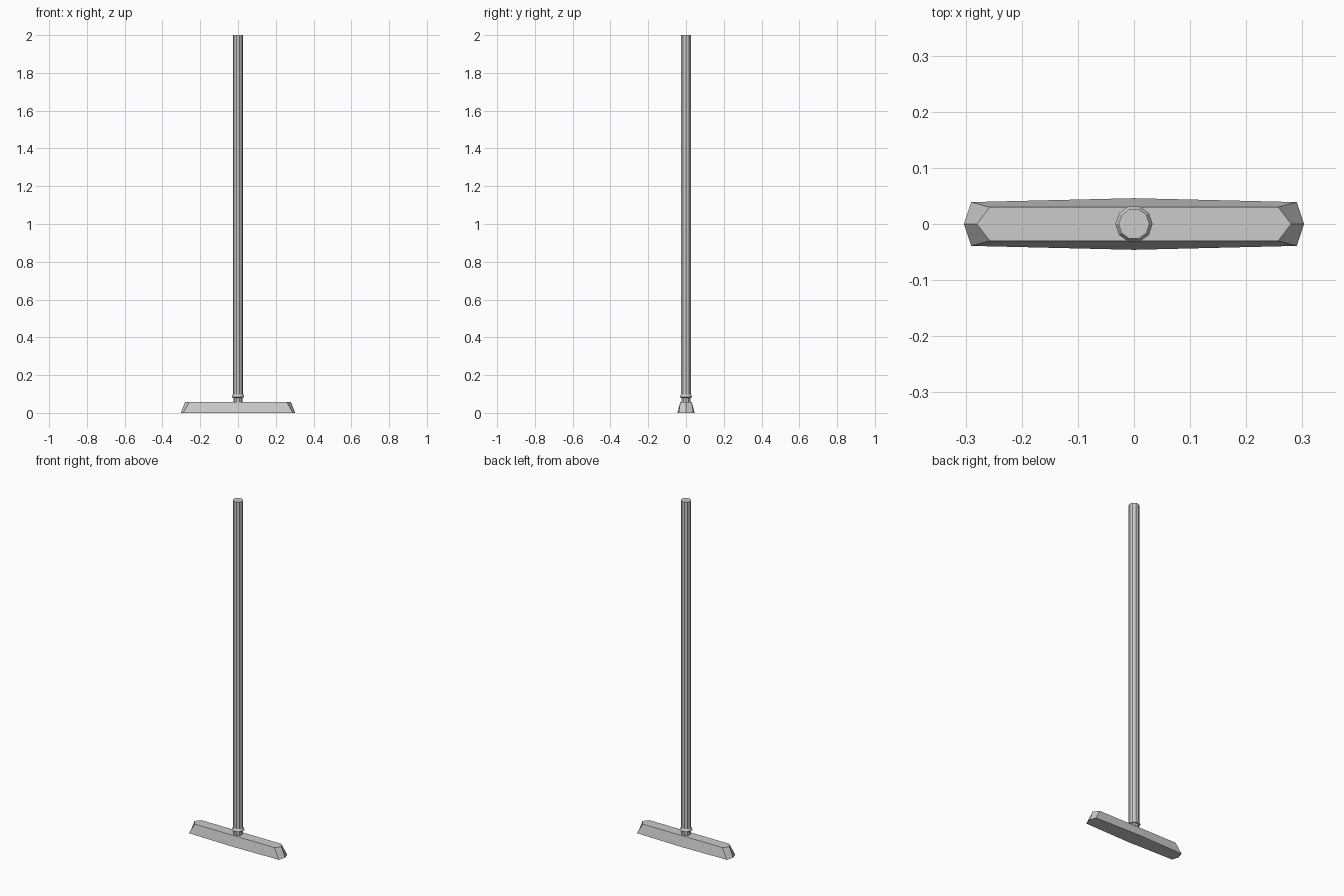
import bpy, bmesh
from math import cos, sin, tau

if "Cube" in bpy.data.objects:
    bpy.data.objects.remove(bpy.data.objects["Cube"])


def loft(name, rings):
    """Skin a stack of equal-length rings and cap both ends."""
    bm = bmesh.new()
    loops = [[bm.verts.new(p) for p in ring] for ring in rings]
    for a, b in zip(loops, loops[1:]):
        n = len(a)
        for i in range(n):
            j = (i + 1) % n
            bm.faces.new((a[i], a[j], b[j], b[i]))
    bm.faces.new(loops[0][::-1])
    bm.faces.new(loops[-1])
    bmesh.ops.recalc_face_normals(bm, faces=bm.faces)
    mesh = bpy.data.meshes.new(name)
    bm.to_mesh(mesh)
    bm.free()
    obj = bpy.data.objects.new(name, mesh)
    bpy.context.collection.objects.link(obj)
    return obj


def head_ring(tip, corner, side, mid, z):
    """Pointed, slightly bowed outline of the broom head."""
    return [(tip, 0, z), (corner, side, z), (0, mid, z), (-corner, side, z),
            (-tip, 0, z), (-corner, -side, z), (0, -mid, z), (corner, -side, z)]


def circle(r, z, sides=10):
    return [(r * cos(tau * i / sides), r * sin(tau * i / sides), z)
            for i in range(sides)]


# Tapered head resting on the floor
loft("broom_head", [head_ring(0.303, 0.29, 0.039, 0.046, 0),
                    head_ring(0.28, 0.257, 0.03, 0.03, 0.058)])

# Neck, flared collar and long handle turned as one profile
loft("handle", [circle(r, z) for r, z in
                [(0.024, 0.056), (0.024, 0.08), (0.033, 0.083),
                 (0.033, 0.088), (0.0275, 0.098), (0.0275, 2.0)]])
